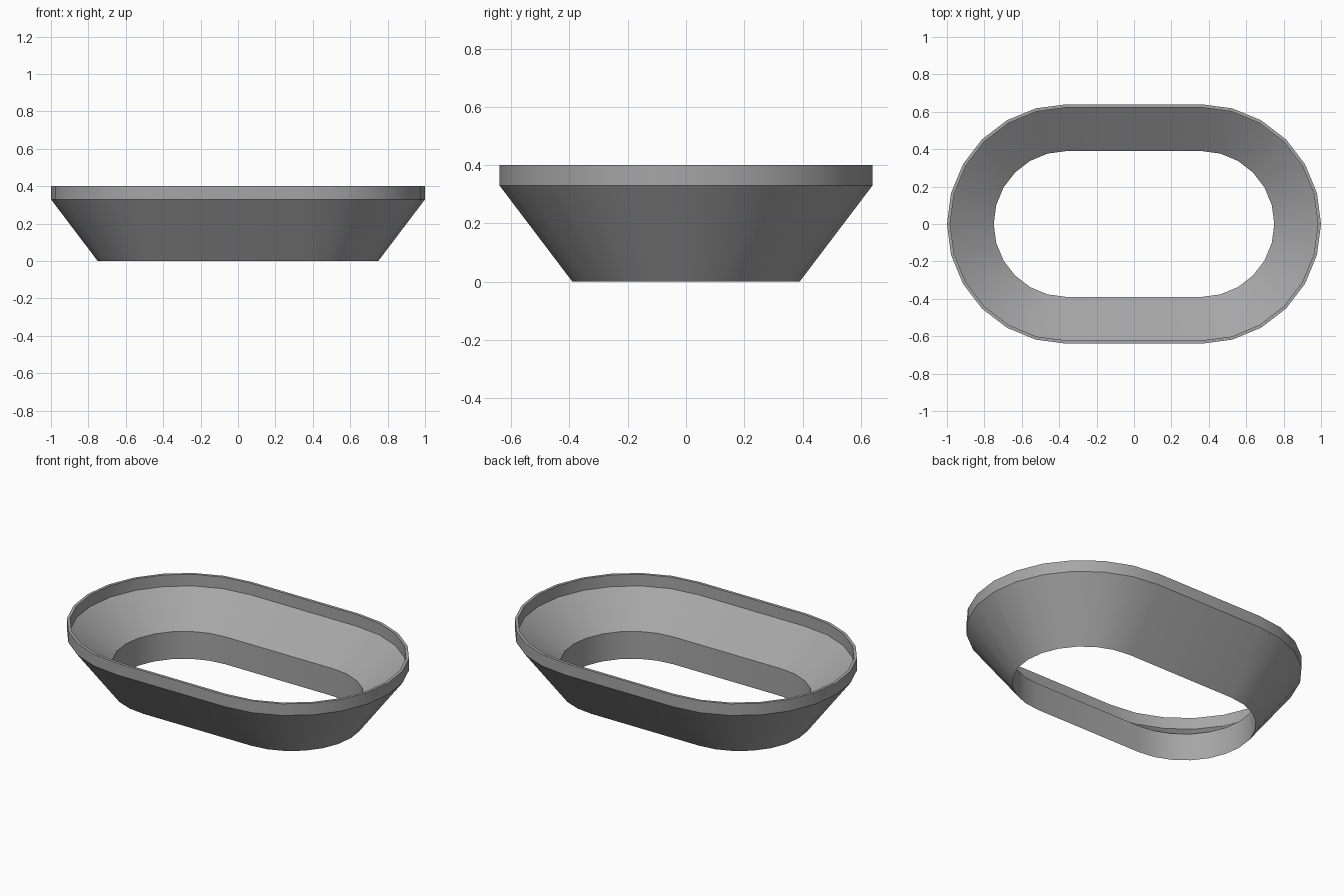
import bpy, bmesh, math

cube = bpy.data.objects.get("Cube")
if cube:
    bpy.data.objects.remove(cube, do_unlink=True)

HALF_STRAIGHT = 0.36   # distance from centre to each end arc's centre
ARC_STEPS = 12         # segments per half-round end

# Wall cross-section as (offset radius, height), closed loop
PROFILE = [(0.39, 0.0), (0.64, 0.33), (0.64, 0.40),
           (0.623, 0.40), (0.623, 0.33), (0.39, 0.165)]


def stadium(radius, z):
    """Points of a rounded slot outline at one height."""
    points = []
    for side in (1, -1):
        for i in range(ARC_STEPS + 1):
            a = math.pi * (i / ARC_STEPS - 0.5)
            points.append((side * (HALF_STRAIGHT + radius * math.cos(a)),
                           side * radius * math.sin(a), z))
    return points


# Grey material
grey = bpy.data.materials.new("grey plastic")
grey.use_nodes = True
colour = (0.38, 0.38, 0.38, 1)
grey.diffuse_color = colour
grey.node_tree.nodes["Principled BSDF"].inputs["Base Color"].default_value = colour

# Flared ring: sweep the wall section around the slot outline
bm = bmesh.new()
rings = [[bm.verts.new(p) for p in stadium(r, z)] for r, z in PROFILE]
for k, ring in enumerate(rings):
    above = rings[(k + 1) % len(rings)]
    for i in range(len(ring)):
        j = (i + 1) % len(ring)
        bm.faces.new((ring[i], ring[j], above[j], above[i]))
bmesh.ops.recalc_face_normals(bm, faces=bm.faces)
mesh = bpy.data.meshes.new("flared_ring")
bm.to_mesh(mesh)
bm.free()
mesh.materials.append(grey)

ring_object = bpy.data.objects.new("flared_ring", mesh)
bpy.context.collection.objects.link(ring_object)
bpy.ops.object.select_all(action='DESELECT')
ring_object.select_set(True)
bpy.context.view_layer.objects.active = ring_object
bpy.ops.object.shade_smooth_by_angle(angle=math.radians(30))
